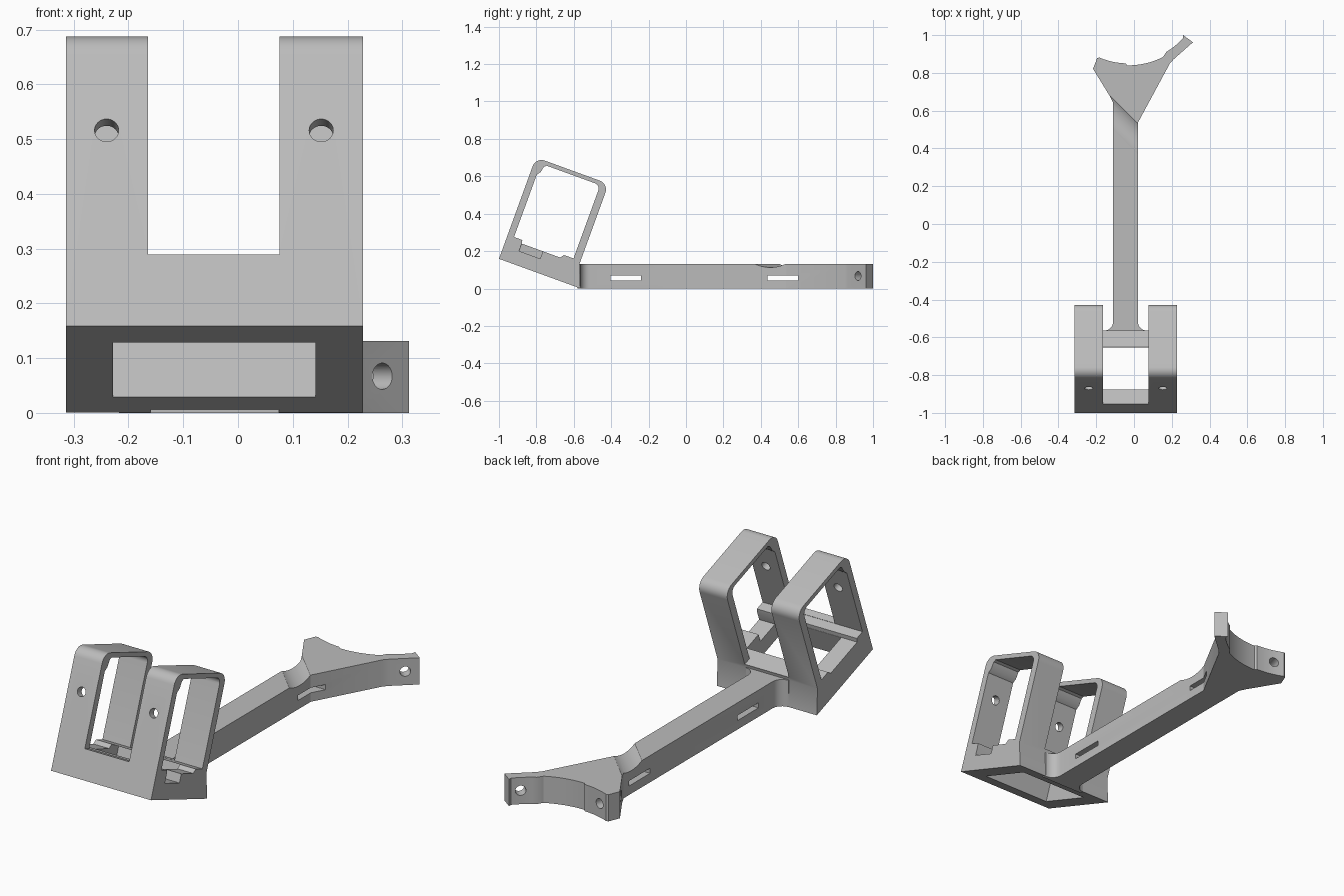
import bpy, bmesh, math
from mathutils import Matrix, Vector

cube = bpy.data.objects.get("Cube")
if cube:
    bpy.data.objects.remove(cube)

grey = bpy.data.materials.new("light_grey")
grey.use_nodes = True
colour = (0.5, 0.5, 0.5, 1)
grey.diffuse_color = colour
grey.node_tree.nodes["Principled BSDF"].inputs["Base Color"].default_value = colour

# Tilted frame of the holder: local x = width, y = depth, z = height
tilt = Matrix.Translation((0, -1, 0.159)) @ Matrix.Rotation(math.radians(-20), 4, 'X')


def add_object(name, bm, matrix):
    bmesh.ops.transform(bm, matrix=matrix, verts=bm.verts)
    bmesh.ops.recalc_face_normals(bm, faces=bm.faces)
    mesh = bpy.data.meshes.new(name)
    bm.to_mesh(mesh)
    bm.free()
    mesh.materials.append(grey)
    obj = bpy.data.objects.new(name, mesh)
    bpy.context.collection.objects.link(obj)
    return obj


def side_prism(name, profile, x0, x1, matrix=tilt):
    """Extrude a (depth, height) profile along x."""
    bm = bmesh.new()
    face = bm.faces.new([bm.verts.new((x0, a, b)) for a, b in profile])
    ext = bmesh.ops.extrude_face_region(bm, geom=[face])
    moved = [g for g in ext["geom"] if isinstance(g, bmesh.types.BMVert)]
    bmesh.ops.translate(bm, verts=moved, vec=(x1 - x0, 0, 0))
    return add_object(name, bm, matrix)


def plan_prism(name, outline, z0, z1):
    """Extrude an (x, y) outline upwards."""
    bm = bmesh.new()
    face = bm.faces.new([bm.verts.new((x, y, z0)) for x, y in outline])
    ext = bmesh.ops.extrude_face_region(bm, geom=[face])
    moved = [g for g in ext["geom"] if isinstance(g, bmesh.types.BMVert)]
    bmesh.ops.translate(bm, verts=moved, vec=(0, 0, z1 - z0))
    return add_object(name, bm, Matrix())


def box(name, xs, ys, zs, matrix=Matrix()):
    profile = [(ys[0], zs[0]), (ys[1], zs[0]), (ys[1], zs[1]), (ys[0], zs[1])]
    return side_prism(name, profile, xs[0], xs[1], matrix)


def rod(name, centre, direction, radius, length, segments=32):
    bm = bmesh.new()
    bmesh.ops.create_cone(bm, cap_ends=True, segments=segments,
                          radius1=radius, radius2=radius, depth=length)
    turn = Vector(direction).to_track_quat('Z', 'Y').to_matrix().to_4x4()
    return add_object(name, bm, Matrix.Translation(centre) @ turn)


def arc(cx, cy, r, start, end, steps=8):
    angles = [math.radians(start + (end - start) * i / steps) for i in range(steps + 1)]
    return [(cx + r * math.cos(a), cy + r * math.sin(a)) for a in angles]


def cut(target, cutters):
    for cutter in cutters:
        mod = target.modifiers.new("cut", 'BOOLEAN')
        mod.operation, mod.solver, mod.object = 'DIFFERENCE', 'EXACT', cutter
    graph = bpy.context.evaluated_depsgraph_get()
    mesh = bpy.data.meshes.new_from_object(target.evaluated_get(graph))
    target.modifiers.clear()
    target.data = mesh
    for cutter in cutters:
        bpy.data.objects.remove(cutter)


# Tilted holder: rounded frame with a sloping base
r = 0.05
outer = [(0, 0), (0.463, 0), (0.414, 0.119)]
outer += arc(0.414 - r, 0.577 - r, r, 0, 90) + arc(r, 0.577 - r, r, 90, 180)
holder = side_prism("tilted_holder", outer, -0.314, 0.228)

# Side opening with floor lips and a stepped upper front corner
opening = [(0.036, 0.137), (0.083, 0.137), (0.087, 0.118), (0.305, 0.118),
           (0.32, 0.138), (0.374, 0.138)]
opening += arc(0.344, 0.525, 0.03, 0, 90, 5)
opening += [(0.07, 0.555), (0.058, 0.545), (0.051, 0.512), (0.036, 0.492)]
holder_cuts = [
    side_prism("opening", opening, -0.5, 0.5),
    box("arm_gap", (-0.164, 0.076), (-0.2, 0.7), (0.1385, 0.8), tilt),
    box("floor_hole", (-0.228, 0.142), (0.088, 0.38), (-0.1, 0.1375), tilt),
    box("side_notch", (0.13, 0.4), (0.087, 0.207), (0.076, 0.125), tilt),
]
for x in (-0.24, 0.152):
    hole = tilt @ Vector((x, 0.01, 0.38))
    holder_cuts.append(rod("screw_hole", hole, tilt.to_3x3() @ Vector((0, 1, 0)), 0.022, 0.12))
cut(holder, holder_cuts)

# Beam flaring into the holder, with the curved fork at its far end
cx, cy, fr = -0.03, 1.245, 0.395
outline = [(-0.16, -0.58), (0.075, -0.58)]
outline += arc(0.07, -0.515, 0.05, 270, 180, 6)
outline += [(0.02, 0.535), (0.19, 0.85), (0.21, 0.872), (0.312, 0.962), (0.26, 1.0)]
outline += arc(cx, cy, fr - 0.005, 318, 301, 5)
outline += arc(cx, cy, fr + 0.01, 297, 269, 8)
outline += arc(cx, cy, fr, 268, 247, 6)
outline += [(-0.195, 0.878), (-0.217, 0.822), (-0.13, 0.68), (-0.11, 0.64)]
outline += arc(-0.16, -0.515, 0.05, 0, -90, 6)
beam = plan_prism("beam_and_fork", outline, 0, 0.131)

# Cable slots, diagonal groove and fork screw holes
beam_cuts = [box("slot", (-0.3, 0.3), (y, y + 0.165), (0.044, 0.069)) for y in (-0.405, 0.435)]
beam_cuts.append(rod("groove", (-0.04, 0.51, 0.131 + 0.082), (-1, 1, 0), 0.1, 0.8, 64))
beam_cuts.append(rod("right_hole", (0.258, 0.925, 0.067), (1, -1, 0), 0.024, 0.3))
beam_cuts.append(rod("left_hole", (-0.15, 0.82, 0.067), (0.11, 0.385, 0), 0.024, 0.3))
cut(beam, beam_cuts)

# Smooth the curved parts, keep the edges sharp
bpy.ops.object.select_all(action='DESELECT')
for obj in (holder, beam):
    obj.select_set(True)
bpy.context.view_layer.objects.active = holder
bpy.ops.object.shade_smooth_by_angle(angle=math.radians(25))
